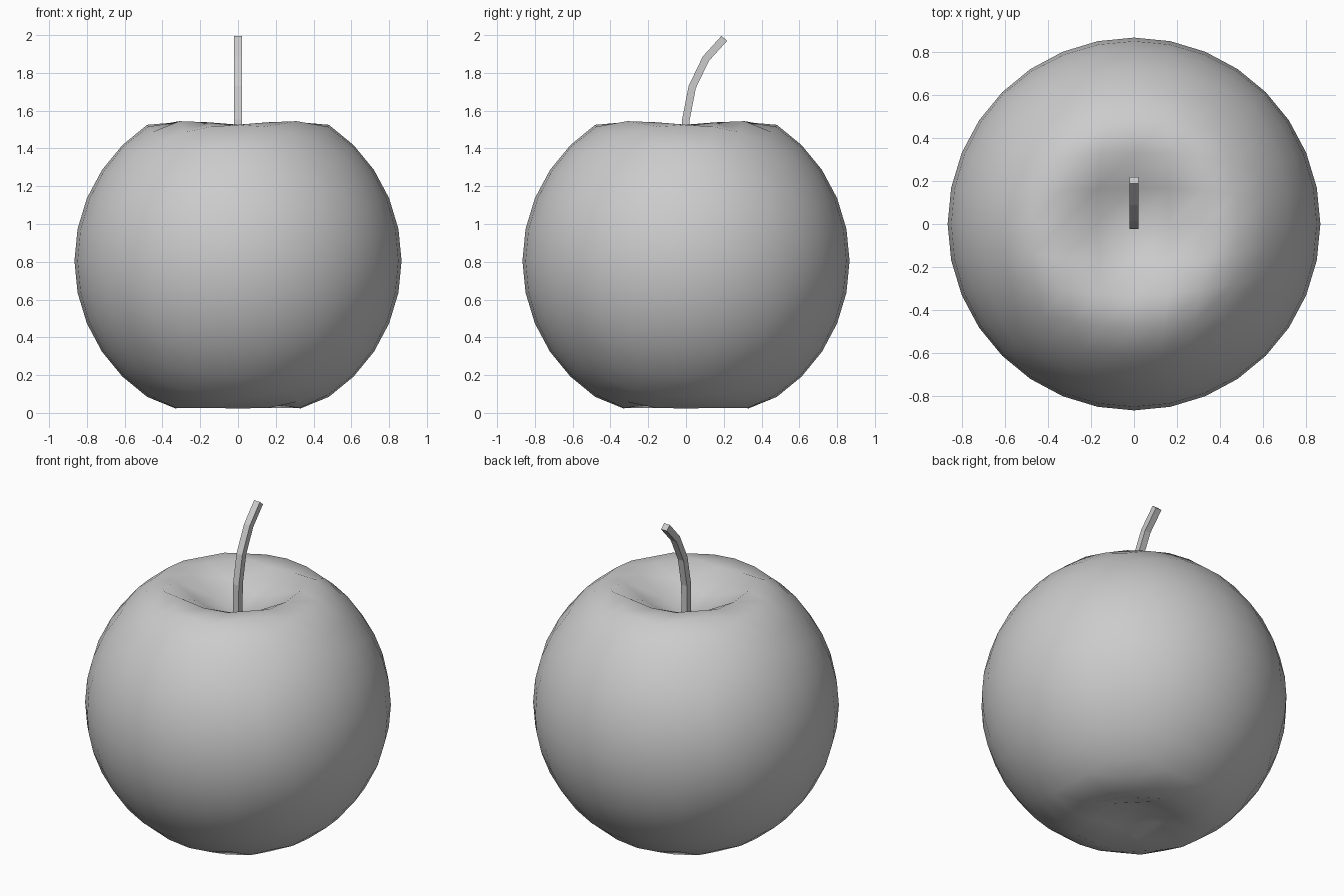
import bpy, bmesh, math
from mathutils import Vector

if "Cube" in bpy.data.objects:
    bpy.data.objects.remove(bpy.data.objects["Cube"])

R, CZ = 0.866, 0.805


def finish(bm, name):
    bmesh.ops.recalc_face_normals(bm, faces=bm.faces)
    me = bpy.data.meshes.new(name)
    bm.to_mesh(me)
    bm.free()
    ob = bpy.data.objects.new(name, me)
    bpy.context.collection.objects.link(ob)
    return ob


def falloff(d, radius):
    t = max(0.0, 1.0 - d / radius)
    return 3 * t * t - 2 * t ** 3


# apple body: cube sphere with a soft dent pushed into each pole
bm = bmesh.new()
bmesh.ops.create_cube(bm, size=2)
bmesh.ops.subdivide_edges(bm, edges=bm.edges[:], cuts=7, use_grid_fill=True)
top, bottom = Vector((0, 0, R)), Vector((0, 0, -R))
for v in bm.verts:
    p = Vector([math.tan(c * math.pi / 4) for c in v.co]).normalized() * R
    drop = 0.32 * falloff((p - top).length, 0.5)
    lift = 0.19 * falloff((p - bottom).length, 0.42)
    v.co = p + Vector((0, 0, CZ - drop + lift))
for f in bm.faces:
    f.smooth = True
finish(bm, "apple_body")

# stem: square section swept along a bent path (y, z, tilt from vertical)
path = [(-0.003, 1.34, 0.0), (-0.001, 1.55, 0.12), (0.033, 1.725, 0.3),
        (0.105, 1.875, 0.6), (0.203, 1.983, 0.72)]
h = 0.02
bm = bmesh.new()
rings = []
for y, z, a in path:
    dy, dz = h * math.cos(a), -h * math.sin(a)
    rings.append([bm.verts.new((sx * h, y + sy * dy, z + sy * dz))
                  for sx, sy in ((-1, -1), (1, -1), (1, 1), (-1, 1))])
for a, b in zip(rings, rings[1:]):
    for i in range(4):
        j = (i + 1) % 4
        bm.faces.new((a[i], a[j], b[j], b[i]))
bm.faces.new(rings[0][::-1])
bm.faces.new(rings[-1])
finish(bm, "stem")
